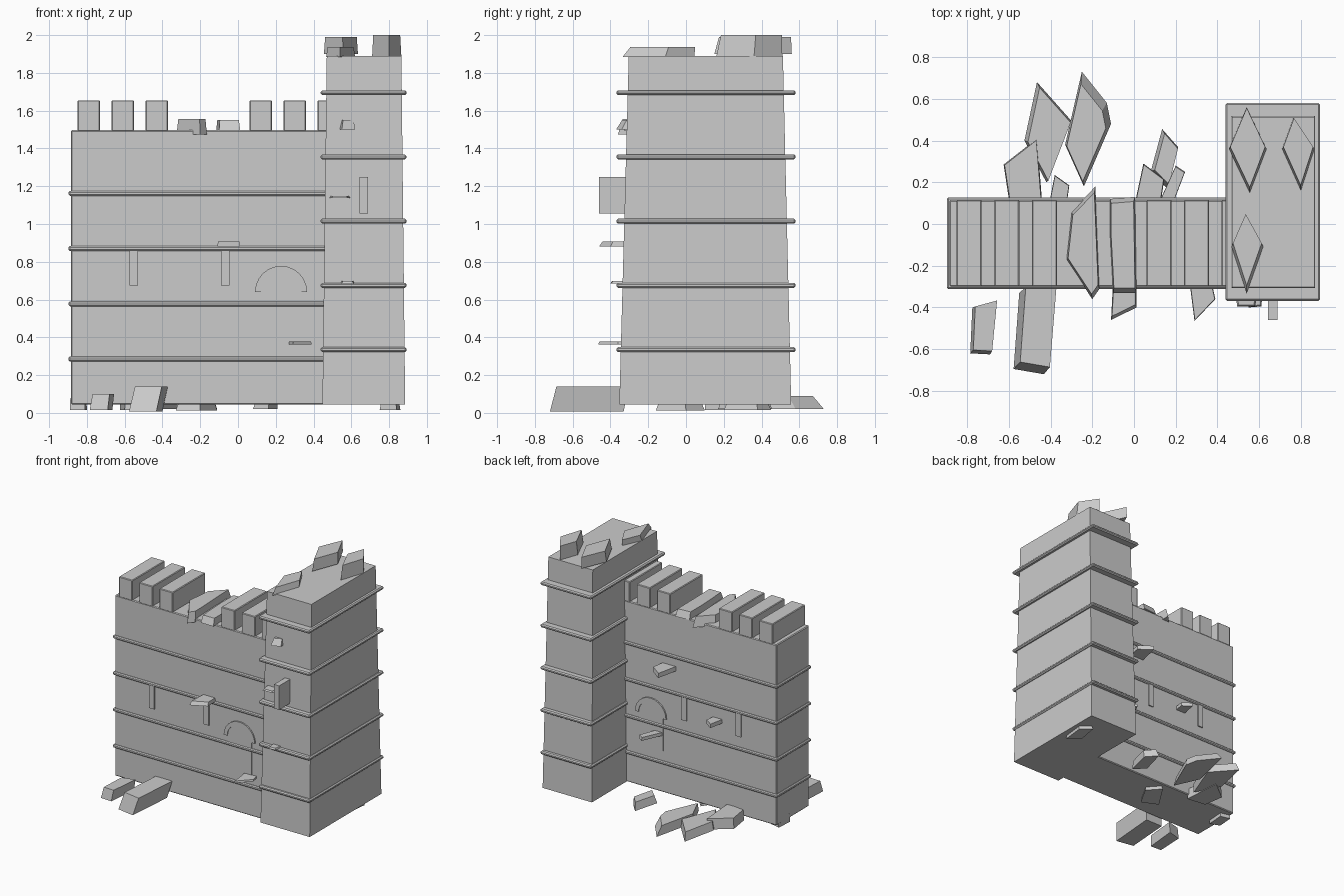
import bpy, bmesh, math
from mathutils import Vector

stone = bpy.data.materials.new("grey stone")
stone.diffuse_color = (0.6, 0.6, 0.6, 1)


def finish(name, bm, bevel=0):
    bmesh.ops.recalc_face_normals(bm, faces=bm.faces[:])
    mesh = bpy.data.meshes.new(name)
    bm.to_mesh(mesh)
    bm.free()
    mesh.materials.append(stone)
    ob = bpy.data.objects.new(name, mesh)
    bpy.context.collection.objects.link(ob)
    if bevel:
        mod = ob.modifiers.new("worn_edge", 'BEVEL')
        mod.width, mod.segments = bevel, 1
    return ob


def loft(name, bottom, top, z0, z1, bevel=0):
    """Solid between two outlines with the same number of points."""
    bm = bmesh.new()
    lo = [bm.verts.new((x, y, z0)) for x, y in bottom]
    hi = [bm.verts.new((x, y, z1)) for x, y in top]
    n = len(lo)
    bm.faces.new(lo[::-1])
    bm.faces.new(hi)
    for i in range(n):
        j = (i + 1) % n
        bm.faces.new((lo[i], lo[j], hi[j], hi[i]))
    return finish(name, bm, bevel)


def rect(x0, x1, y0, y1):
    return [(x0, y0), (x1, y0), (x1, y1), (x0, y1)]


def box(name, x0, x1, y0, y1, z0, z1, bevel=0):
    r = rect(x0, x1, y0, y1)
    return loft(name, r, r, z0, z1, bevel)


def wall_profile(name, pts, y0, y1):
    """Extrude an outline drawn in x and z along y."""
    bm = bmesh.new()
    f = bm.faces.new([bm.verts.new((x, y0, z)) for x, z in pts])
    ext = bmesh.ops.extrude_face_region(bm, geom=[f])
    verts = [v for v in ext['geom'] if isinstance(v, bmesh.types.BMVert)]
    bmesh.ops.translate(bm, verts=verts, vec=(0, y1 - y0, 0))
    return finish(name, bm)


def shard(name, plan, z0, z1, shift=(0, 0), size=0.85):
    """Broken slab: plan outline at the bottom, smaller shifted one on top."""
    c = sum((Vector(p) for p in plan), Vector((0, 0))) / len(plan)
    top = [c + (Vector(p) - c) * size + Vector(shift) for p in plan]
    return loft(name, plan, top, z0, z1)


# Wall with string courses
Y0, Y1 = -0.30, 0.115
box("wall", -0.885, 0.5, Y0, Y1, 0.045, 1.497, 0.006)
for z in (0.285, 0.577, 0.87, 1.162):
    box("wall_band", -0.897, 0.5, Y0 - 0.012, Y1 + 0.012, z - 0.013, z + 0.013, 0.007)

# Battlements, with a gap where they have fallen
for x in (-0.79, -0.61, -0.43, 0.12, 0.30, 0.48):
    box("merlon", x - 0.06, x + 0.06, Y0, Y1, 1.49, 1.655, 0.005)

# Tapered tower with bands
loft("tower", rect(0.447, 0.885, -0.353, 0.557), rect(0.47, 0.865, -0.303, 0.513), 0.045, 1.89)
for z in (0.335, 0.675, 1.015, 1.355, 1.695):
    box("tower_band", 0.438, 0.892, -0.368, 0.58, z - 0.013, z + 0.013, 0.008)

# Arrow slits and door, showing on both faces of the wall
for x in (-0.552, -0.067):
    box("arrow_slit", x - 0.023, x + 0.023, Y0 - 0.009, Y1 + 0.009, 0.675, 0.862)
box("tower_slit", 0.642, 0.688, -0.46, -0.2, 1.055, 1.248)


def arc(r, flip=False):
    pts = [(0.228 + r * math.cos(math.pi * i / 12), 0.64 + r * math.sin(math.pi * i / 12))
           for i in range(13)]
    return pts[::-1] if flip else pts


wall_profile("door", [(0.121, 0.377), (0.335, 0.377)] + arc(0.107), Y0 - 0.005, Y1 + 0.005)
wall_profile("door_arch", arc(0.138) + arc(0.107, True), Y0 - 0.011, Y1 + 0.011)

# Fallen blocks in front
shard("fallen_block", [(-0.785, -0.62), (-0.69, -0.625), (-0.665, -0.37), (-0.775, -0.40)],
      0.015, 0.10, (0.012, 0.01), 0.95)
shard("fallen_block", [(-0.577, -0.695), (-0.432, -0.72), (-0.40, -0.33), (-0.55, -0.33)],
      0.008, 0.14, (0.03, 0.03), 0.98)

# Rubble behind the wall
shard("rubble", [(-0.465, 0.68), (-0.525, 0.40), (-0.42, 0.20), (-0.305, 0.50)], 0.02, 0.085, (0.01, -0.01), 0.93)
shard("rubble", [(-0.25, 0.73), (-0.33, 0.38), (-0.24, 0.18), (-0.11, 0.48), (-0.13, 0.58)],
      0.02, 0.09, (-0.01, -0.02), 0.85)
shard("rubble", [(-0.465, 0.41), (-0.625, 0.285), (-0.60, 0.12), (-0.44, 0.10)], 0.015, 0.10, (0, 0), 0.95)
shard("rubble", [(0.135, 0.455), (0.08, 0.25), (0.16, 0.17), (0.21, 0.37)], 0.02, 0.08, (0.01, 0), 0.85)

# Chips under the foundations
shard("foundation_chip", [(-0.89, -0.05), (-0.81, -0.08), (-0.80, 0.06), (-0.88, 0.08)], 0.015, 0.08, (0, 0), 0.95)
shard("foundation_chip", [(-0.33, -0.10), (-0.2, -0.16), (-0.11, 0.0), (-0.2, 0.1)], 0.012, 0.06)
shard("foundation_chip", [(0.75, 0.28), (0.84, 0.2), (0.86, 0.38), (0.78, 0.45)], 0.015, 0.06)

# Loose slabs on the wall top
shard("wall_top_slab", [(-0.185, 0.18), (-0.30, 0.06), (-0.325, -0.17), (-0.20, -0.36), (-0.165, -0.31)],
      1.475, 1.555, (0, 0), 0.9)
shard("wall_top_slab", [(-0.115, 0.12), (-0.115, -0.05), (-0.10, -0.33), (0.012, -0.33), (0.005, 0.13)],
      1.495, 1.55, (0, 0), 0.9)

# Broken stones on the tower top
shard("tower_top_stone", [(0.54, 0.56), (0.455, 0.36), (0.555, 0.15), (0.635, 0.36)], 1.90, 1.99, (0, 0.01), 0.93)
shard("tower_top_stone", [(0.765, 0.51), (0.71, 0.36), (0.80, 0.16), (0.865, 0.36)], 1.885, 2.0, (0, 0.01), 0.92)
shard("tower_top_stone", [(0.535, 0.045), (0.467, -0.11), (0.54, -0.335), (0.62, -0.11)], 1.885, 1.937, (0, 0.02), 0.9)

# Thin splinters sticking out of the faces
shard("splinter", [(-0.11, -0.46), (0.012, -0.40), (0.01, -0.27), (-0.10, -0.27)], 0.88, 0.908, (0, 0.01), 0.92)
shard("splinter", [(0.29, -0.465), (0.39, -0.36), (0.37, -0.27), (0.265, -0.27)], 0.362, 0.377, (0, 0), 0.95)
shard("splinter", [(0.495, -0.395), (0.58, -0.395), (0.60, -0.3), (0.48, -0.3)], 1.137, 1.148)
shard("splinter", [(0.55, -0.40), (0.61, -0.395), (0.62, -0.3), (0.54, -0.3)], 0.685, 0.697)
shard("splinter", [(0.045, 0.29), (0.0, 0.08), (0.125, 0.08), (0.145, 0.215)], 1.05, 1.085, (0, 0), 0.95)
shard("splinter", [(-0.38, 0.235), (-0.41, 0.08), (-0.325, 0.08), (-0.31, 0.185)], 0.74, 0.77, (0, 0), 0.95)
shard("splinter", [(0.20, 0.28), (0.11, 0.08), (0.18, 0.08), (0.245, 0.25)], 0.50, 0.525, (0, 0), 0.95)
# Small broken stone at the tower parapet
shard("splinter", [(0.55, -0.37), (0.62, -0.34), (0.62, -0.27), (0.53, -0.27)], 1.50, 1.55, (0, 0.02), 0.8)
